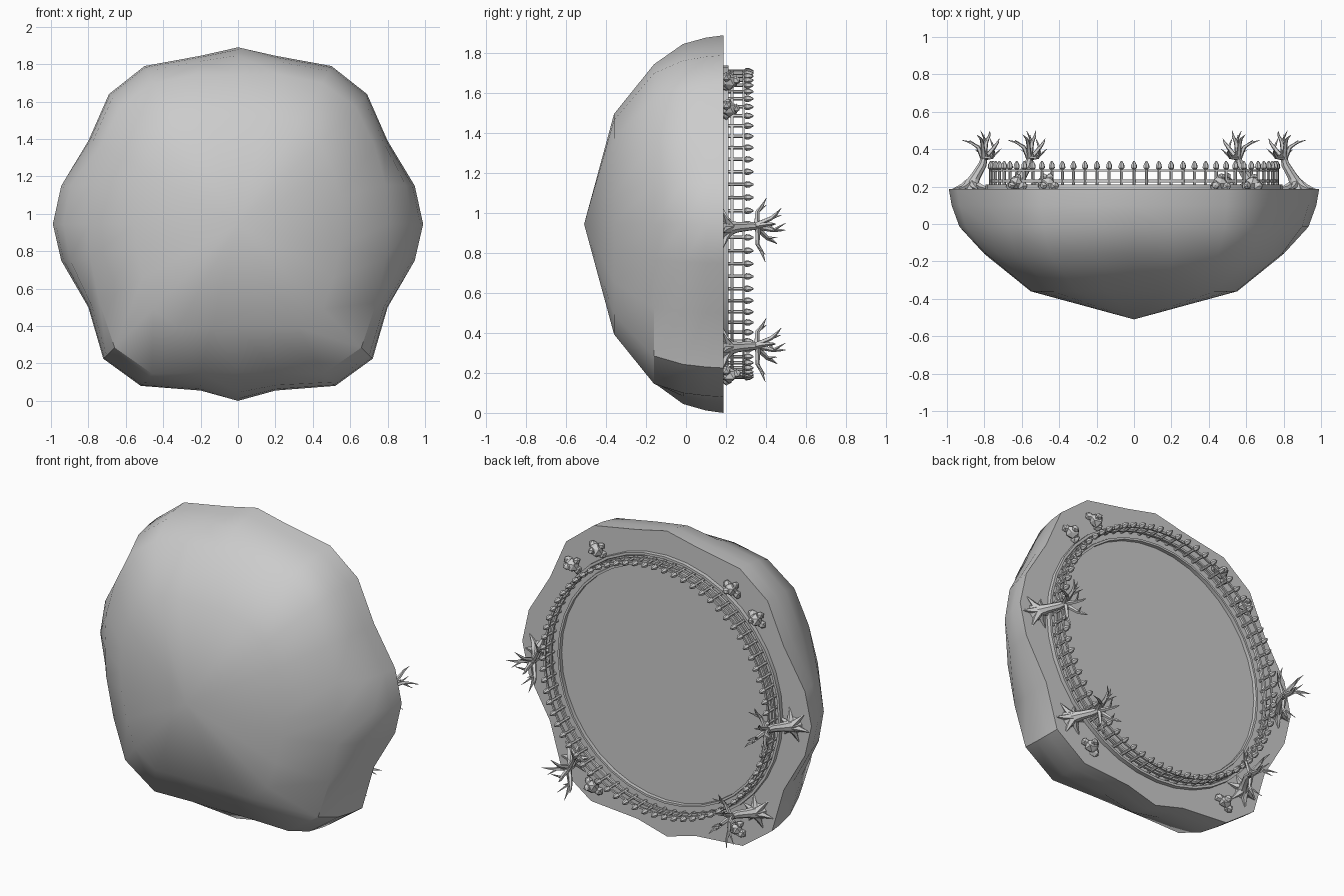
import bpy, bmesh, math, random
from mathutils import Vector

if "Cube" in bpy.data.objects:
    bpy.data.objects.remove(bpy.data.objects["Cube"])

random.seed(4)
CZ = 0.945      # height of the island axis; the island's ground faces +y
GROUND = 0.187

stone = bpy.data.materials.new("plain grey")
stone.diffuse_color = (0.6, 0.6, 0.6, 1)
stone.use_nodes = True
stone.node_tree.nodes["Principled BSDF"].inputs["Base Color"].default_value = stone.diffuse_color


def finish(name, bm, angle=30):
    bmesh.ops.recalc_face_normals(bm, faces=bm.faces)
    me = bpy.data.meshes.new(name)
    bm.to_mesh(me)
    bm.free()
    me.materials.append(stone)
    ob = bpy.data.objects.new(name, me)
    bpy.context.collection.objects.link(ob)
    bpy.ops.object.select_all(action='DESELECT')
    bpy.context.view_layer.objects.active = ob
    ob.select_set(True)
    bpy.ops.object.shade_smooth_by_angle(angle=math.radians(angle))
    return ob


def bridge(bm, a, b):
    n = len(a)
    for i in range(n):
        bm.faces.new((a[i], a[(i + 1) % n], b[(i + 1) % n], b[i]))


def tube(bm, pts, radii, sides=6):
    """Tapered tube through pts, closed at both ends."""
    pts = [Vector(p) for p in pts]
    rings = []
    for i, p in enumerate(pts):
        d = (pts[min(i + 1, len(pts) - 1)] - pts[max(i - 1, 0)]).normalized()
        u = d.cross(Vector((0.3, 0.1, 0.95))).normalized()
        v = d.cross(u)
        rings.append([bm.verts.new(p + radii[i] * (u * math.cos(t) + v * math.sin(t)))
                      for t in (math.tau * k / sides for k in range(sides))])
    for a, b in zip(rings, rings[1:]):
        bridge(bm, a, b)
    bm.faces.new(rings[0])
    bm.faces.new(rings[-1])


def ring_band(bm, profile, sides, closed=True):
    """Sweep a (radius, y) profile around the island axis."""
    rings = [[bm.verts.new((r * math.sin(math.tau * k / sides), y,
                            CZ + r * math.cos(math.tau * k / sides)))
              for k in range(sides)] for r, y in profile]
    for i in range(len(rings) - (0 if closed else 1)):
        bridge(bm, rings[i], rings[(i + 1) % len(rings)])


# Island: irregular rim, rounder shoulder, tapering to a point at the front
rim = [(0, .945), (.2, .9), (.5, .845), (.69, .695), (.8, .445), (.945, .205), (.99, 0),
       (.945, -.195), (.8, -.445), (.72, -.72), (.52, -.865), (.2, -.89), (0, -.945)]
shoulder = [(0, .80), (.22, .80), (.45, .755), (.63, .625), (.73, .42), (.79, .21), (.80, 0),
            (.79, -.18), (.74, -.42), (.66, -.66), (.46, -.80), (.2, -.795), (0, -.795)]


def full(half):
    return [Vector(p) for p in half] + [Vector((-x, z)) for x, z in half[-2:0:-1]]


rim, shoulder = full(rim), full(shoulder)
bm = bmesh.new()
rows = []
for y, mix, scale in ((GROUND, 0, 1), (.1, .08, 1), (-.015, .3, 1), (-.16, 1, 1), (-.36, 1, .69)):
    row = []
    for a, b in zip(rim, shoulder):
        p = a.lerp(b, mix) * scale
        row.append(bm.verts.new((p.x, y, CZ + p.y)))
    rows.append(row)
for a, b in zip(rows, rows[1:]):
    bridge(bm, a, b)
bm.faces.new(rows[0])
tip = bm.verts.new((0, -.51, CZ))
for i in range(24):
    bm.faces.new((rows[-1][i], rows[-1][(i + 1) % 24], tip))
finish("island", bm, 32)

# Curb around the clearing, with raised lips on both edges
bm = bmesh.new()
ring_band(bm, [(.795, .18), (.795, .212), (.78, .212), (.775, .2), (.735, .2),
               (.733, .21), (.72, .21), (.72, .18)], 36)
finish("curb", bm)

# Fence rails
bm = bmesh.new()
for y, h in ((.23, .007), (.287, .005)):
    ring_band(bm, [(.76, y - h), (.772, y - h), (.772, y + h), (.76, y + h)], 72)
finish("fence_rails", bm)

# Fence posts with pointed heads
bm = bmesh.new()
for k in range(72):
    t = math.tau * k / 72
    c = Vector((.766 * math.sin(t), 0, CZ + .766 * math.cos(t)))
    prof = [(.009, .19), (.009, .292), (.017, .3), (.015, .318), (.004, .337)]
    tube(bm, [c + Vector((0, y, 0)) for r, y in prof], [r for r, y in prof], 6)
finish("fence_posts", bm)

# Bare trees: leaning trunk, roots and forked branches (offsets from the base)
branches = [  # elbow, tip
    ((.035, .225, .02), (-.05, .262, .02)),
    ((.08, .25, -.01), (.10, .312, -.01)),
    ((.11, .17, .08), (.12, .215, .15)),
    ((.08, .17, -.08), (.07, .21, -.17)),
    ((.06, .24, .05), (.03, .29, .10)),
    ((.12, .22, -.05), (.15, .27, -.08)),
]


def tree(name, x, z, side):
    def at(o):
        return Vector((x + side * -o[0], GROUND + o[1], z + o[2]))
    b = bmesh.new()
    tube(b, [at(o) for o in ((-.005, -.01, 0), (.0, .025, 0), (.025, .07, .005),
                             (.06, .13, .01), (.075, .19, .01))],
         [.055, .038, .027, .023, .015], 8)
    for i, (mid, end) in enumerate(branches):
        start = Vector((.068, .15 + .008 * (i % 4), .01))
        mid, end = Vector(mid), Vector(end)
        tube(b, [at(start), at(mid), at((mid + end) / 2 + Vector((.006, .004, 0))), at(end)],
             [.015, .011, .007, .001], 5)
        twig = end + Vector((-.05 if i % 2 else .04, .0, .035 if i % 2 else -.035))
        tube(b, [at(mid), at((mid + twig) / 2), at(twig)], [.008, .005, .001], 5)
    for k in range(6):
        t = math.tau * k / 6 + .2
        dx, dz = math.cos(t), math.sin(t)
        tube(b, [at((dx * r, y, dz * r)) for r, y in ((.01, .035), (.05, .012), (.105, -.002))],
             [.024, .016, .002], 5)
    finish(name, b, 40)


# Rubble: a small heap of angular stones
def rubble(name, x, z):
    b = bmesh.new()
    for dx, dy, dz, r in ((0, .03, 0, .042), (.035, .015, .02, .026), (-.03, .015, -.025, .028),
                          (.01, .065, .005, .022), (-.025, .02, .03, .022)):
        vs = bmesh.ops.create_icosphere(b, subdivisions=1, radius=r)["verts"]
        for v in vs:
            v.co = v.co * random.uniform(.82, 1.12) + Vector((x + dx, GROUND + dy, z + dz))
    finish(name, b, 20)


for side, label in ((-1, "left"), (1, "right")):
    tree("middle_tree_" + label, side * .87, .925, side)
    tree("lower_tree_" + label, side * .625, .325, side)
    rubble("upper_rubble_" + label, side * .46, 1.66)
    rubble("side_rubble_" + label, side * .63, 1.52)
    rubble("lower_rubble_" + label, side * .49, .19)
